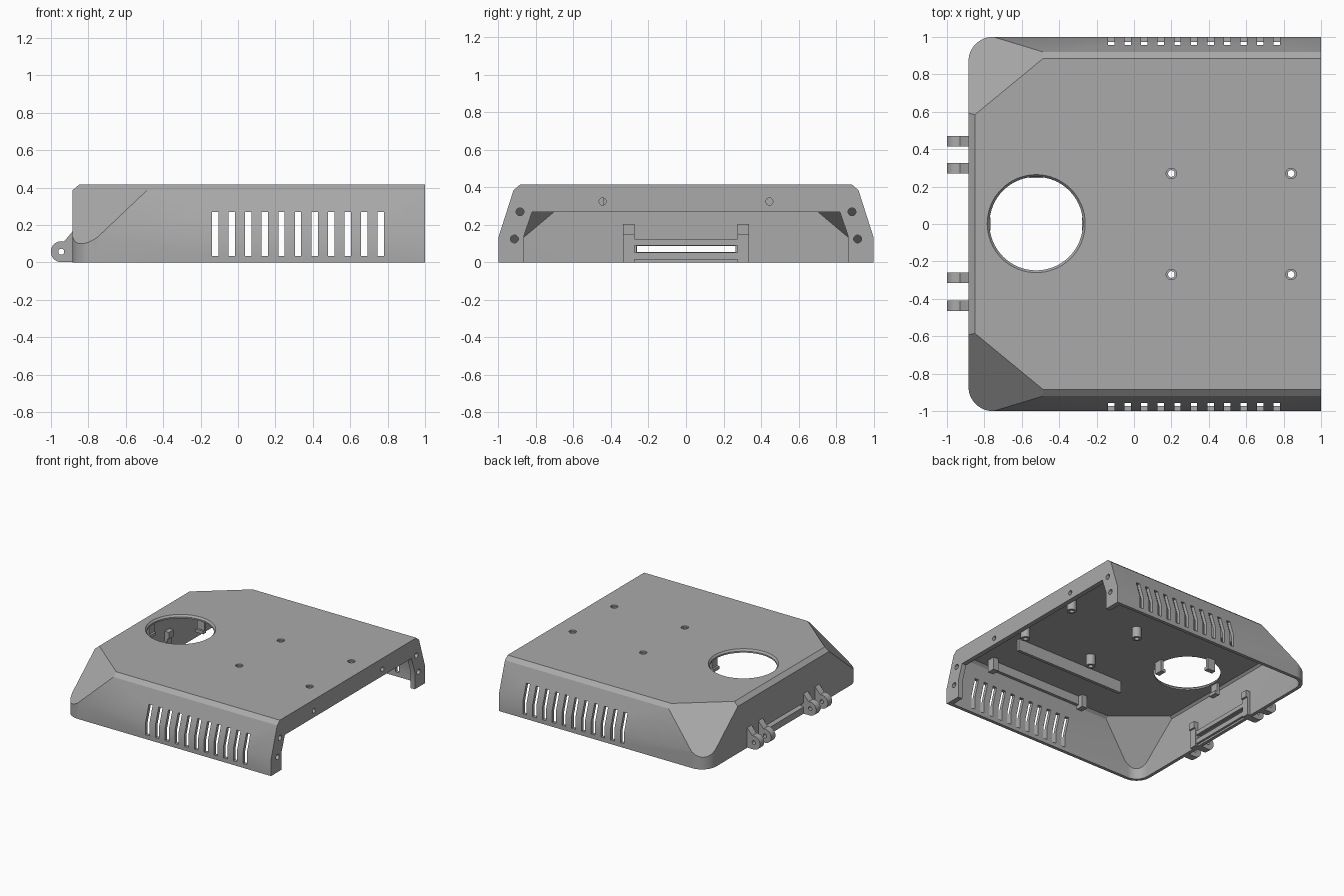
import bpy, bmesh, math
from mathutils import Vector, Matrix

cube = bpy.data.objects.get("Cube")
if cube:
    bpy.data.objects.remove(cube, do_unlink=True)

grey = bpy.data.materials.new("Plain grey")
grey.use_nodes = True
grey.diffuse_color = (0.4, 0.4, 0.4, 1)
grey.node_tree.nodes["Principled BSDF"].inputs["Base Color"].default_value = (0.4, 0.4, 0.4, 1)

WALL = 0.027
TOP = 0.415
BACK = -0.885


def finish(name, bm):
    bmesh.ops.recalc_face_normals(bm, faces=bm.faces)
    mesh = bpy.data.meshes.new(name)
    bm.to_mesh(mesh)
    bm.free()
    mesh.materials.append(grey)
    obj = bpy.data.objects.new(name, mesh)
    bpy.context.collection.objects.link(obj)
    return obj


def add_prism(bm, pts, axis, a, b):
    """Extrude a 2D outline along x, y or z from a to b."""
    place = {"x": lambda u, v, w: (w, u, v),
             "y": lambda u, v, w: (u, w, v),
             "z": lambda u, v, w: (u, v, w)}[axis]
    face = bm.faces.new([bm.verts.new(place(u, v, a)) for u, v in pts])
    ext = bmesh.ops.extrude_face_region(bm, geom=[face])["geom"]
    moved = [g for g in ext if isinstance(g, bmesh.types.BMVert)]
    bmesh.ops.translate(bm, verts=moved, vec=place(0, 0, b - a))


def add_box(bm, x0, x1, y0, y1, z0, z1):
    add_prism(bm, [(x0, y0), (x1, y0), (x1, y1), (x0, y1)], "z", z0, z1)


def circle(u, v, r, n=24):
    return [(u + r * math.cos(i * math.tau / n), v + r * math.sin(i * math.tau / n)) for i in range(n)]


def add_lathe(bm, profile, x, y, closed=False, n=32):
    """Spin an (r, z) profile about a vertical axis at x, y."""
    vs = [bm.verts.new((x + r, y, z)) for r, z in profile]
    es = [bm.edges.new(p) for p in zip(vs, vs[1:])]
    if closed:
        es.append(bm.edges.new((vs[-1], vs[0])))
    res = bmesh.ops.spin(bm, geom=vs + es, cent=(x, y, 0), axis=(0, 0, 1),
                         angle=math.tau, steps=n)
    verts = set(vs) | {v for e in bm.edges for v in e.verts
                       if (Vector((x, y)) - v.co.xy).length < 0.3}
    bmesh.ops.remove_doubles(bm, verts=list(verts), dist=0.0002)


def cover(name, t, z0, x1):
    """Convex body of the cover, inset by t on every face."""
    r, c = 0.13, []
    for i in range(13):
        a = math.pi / 2 * (1 + i / 12)
        c.append((BACK + r + (r - t) * math.cos(a), 1 - r + (r - t) * math.sin(a)))
    outline = [(x1, 1 - t)] + c + [(x, -y) for x, y in reversed(c)] + [(x1, t - 1)]
    bm = bmesh.new()
    add_prism(bm, outline, "z", z0, TOP - t)
    planes = [((BACK, 0, 0.385), (-0.03, 0, 0.035))]
    for s in (1, -1):
        planes += [((0, s, 0.135), (0, 0.25 * s, 0.08)),
                   ((0, 0.92 * s, 0.385), (0, 0.03 * s, 0.035)),
                   ((-0.85, 0.585 * s, TOP), (-0.636, 0.772 * s, 0.918))]
    for co, no in planes:
        no = Vector(no).normalized()
        bmesh.ops.bisect_plane(bm, geom=bm.verts[:] + bm.edges[:] + bm.faces[:], dist=1e-5,
                               plane_co=Vector(co) - no * t, plane_no=no, clear_outer=True)
        bmesh.ops.holes_fill(bm, edges=bm.edges[:], sides=0)
    return finish(name, bm)


def cut(obj, cutter):
    mod = obj.modifiers.new("cut", "BOOLEAN")
    mod.operation, mod.solver, mod.object = "DIFFERENCE", "EXACT", cutter
    deps = bpy.context.evaluated_depsgraph_get()
    mesh = bpy.data.meshes.new_from_object(obj.evaluated_get(deps))
    obj.modifiers.clear()
    obj.data = mesh
    bpy.data.objects.remove(cutter, do_unlink=True)


# Hollow cover
shell = cover("cover_shell", 0, 0, 1)
cut(shell, cover("cavity", WALL, -0.1, 0.96))

# Openings: end doorway, screw holes, vents, rear slot, fan hole
bm = bmesh.new()
add_prism(bm, [(-0.865, -0.1), (-0.865, 0.14), (-0.82, 0.27),
               (0.82, 0.27), (0.865, 0.14), (0.865, -0.1)], "x", 0.92, 1.1)
cut(shell, finish("doorway", bm))

bm = bmesh.new()
for s in (1, -1):
    add_prism(bm, circle(0.885 * s, 0.27, 0.021), "x", 0.92, 1.1)
    add_prism(bm, circle(0.915 * s, 0.125, 0.021), "x", 0.92, 1.1)
    add_prism(bm, circle(0.445 * s, 0.325, 0.019), "x", 0.92, 1.1)
    for i in range(11):
        x = -0.122 + i * 0.0886
        y0, y1 = sorted((0.9 * s, 1.1 * s))
        add_box(bm, x - 0.017, x + 0.017, y0, y1, 0.035, 0.27)
add_box(bm, -1.0, -0.83, -0.265, 0.265, 0.055, 0.088)
cut(shell, finish("side_openings", bm))

bosses = [(x, y) for x in (0.2, 0.84) for y in (-0.27, 0.27)]
bm = bmesh.new()
add_lathe(bm, [(0, 0.35), (0.25, 0.35), (0.25, 0.4), (0.262, TOP), (0.262, 0.45), (0, 0.45)],
          -0.523, 0.002, n=64)
for x, y in bosses:
    add_lathe(bm, [(0, 0.35), (0.018, 0.35), (0.018, 0.403), (0.028, 0.403), (0.028, 0.45), (0, 0.45)], x, y)
cut(shell, finish("top_holes", bm))

# Screw bosses under the top
for i, (x, y) in enumerate(bosses):
    bm = bmesh.new()
    add_lathe(bm, [(0.018, 0.3), (0.036, 0.3), (0.036, 0.392), (0.018, 0.392)], x, y, closed=True)
    finish("screw_boss_%d" % (i + 1), bm)

# Clips around the fan hole
for i, angle in enumerate((0, 90, 180)):
    bm = bmesh.new()
    add_box(bm, 0.262, 0.285, -0.035, 0.035, 0.3, 0.39)
    add_box(bm, 0.245, 0.285, -0.035, 0.035, 0.29, 0.315)
    bmesh.ops.transform(bm, verts=bm.verts, matrix=Matrix.Translation((-0.523, 0, 0))
                        @ Matrix.Rotation(math.radians(angle), 4, "Z"))
    finish("fan_clip_%d" % (i + 1), bm)

# Tray rails inside the top
bm = bmesh.new()
add_box(bm, -0.22, 0.78, -0.44, -0.415, 0.29, 0.39)
finish("inner_rail", bm)
bm = bmesh.new()
add_box(bm, -0.17, 0.75, -0.815, -0.79, 0.315, 0.39)
for x in (-0.17, 0.7):
    add_box(bm, x, x + 0.05, -0.815, -0.75, 0.285, 0.39)
finish("outer_rail", bm)
bm = bmesh.new()
add_box(bm, -0.48, -0.2, 0.65, 0.675, 0.31, 0.39)
for x in (-0.48, -0.25):
    add_box(bm, x, x + 0.05, 0.62, 0.675, 0.285, 0.39)
finish("short_rail", bm)

# Hinge knuckles on the rear wall
hx, hz = -0.945, 0.057
for i, y in enumerate((-0.438, -0.288, 0.297, 0.442)):
    arc = [(hx + 0.056 * math.cos(math.radians(a)), hz + 0.056 * math.sin(math.radians(a)))
           for a in range(75, 271, 15)]
    bm = bmesh.new()
    add_prism(bm, arc + [(-0.87, 0.001), (-0.87, 0.172), (BACK, 0.165)], "y", y - 0.028, y + 0.028)
    knuckle = finish("hinge_knuckle_%d" % (i + 1), bm)
    bm = bmesh.new()
    add_prism(bm, circle(hx, hz, 0.016), "y", y - 0.1, y + 0.1)
    cut(knuckle, finish("pin_hole", bm))

# Posts and ledges inside the rear wall
for name, s in (("left", 1), ("right", -1)):
    y0, y1 = sorted((0.275 * s, 0.335 * s))
    bm = bmesh.new()
    add_box(bm, -0.865, -0.835, y0, y1, 0, 0.15)
    add_box(bm, -0.865, -0.82, y0, y1, 0.15, 0.205)
    finish("rear_post_" + name, bm)
for name, z0, z1 in (("upper", 0.09, 0.125), ("lower", 0.015, 0.054)):
    bm = bmesh.new()
    add_box(bm, -0.865, -0.84, -0.276, 0.276, z0, z1)
    finish("rear_ledge_" + name, bm)

# Smooth the round parts, keep the edges crisp
for obj in bpy.context.collection.objects:
    obj.select_set(obj.type == "MESH")
bpy.context.view_layer.objects.active = shell
bpy.ops.object.shade_smooth_by_angle(angle=math.radians(25))
